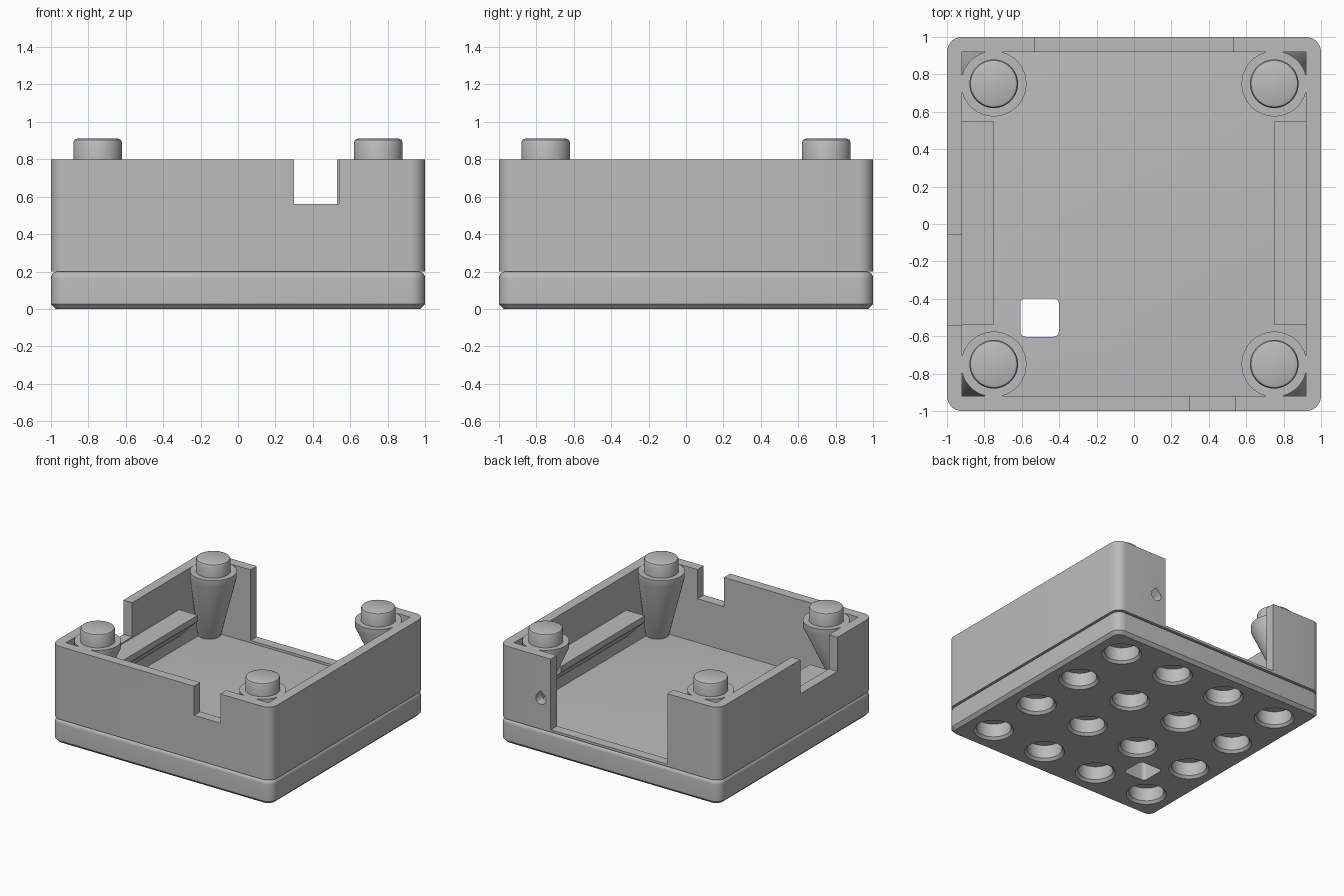
import bpy, bmesh
from math import pi, cos, sin, radians

if "Cube" in bpy.data.objects:
    bpy.data.objects.remove(bpy.data.objects["Cube"], do_unlink=True)

COLOUR = (0.5, 0.5, 0.5, 1)
grey = bpy.data.materials.new("matte grey")
grey.use_nodes = True
grey.diffuse_color = COLOUR
grey.node_tree.nodes["Principled BSDF"].inputs["Base Color"].default_value = COLOUR


def circle(x, y, z, r, n=48):
    return [(x + r * cos(2 * pi * i / n), y + r * sin(2 * pi * i / n), z) for i in range(n)]


def rounded_square(x, y, z, half, r, steps=8):
    """Ring of a square with rounded corners."""
    pts = []
    for q, (sx, sy) in enumerate([(1, 1), (-1, 1), (-1, -1), (1, -1)]):
        for i in range(steps + 1):
            a = (q + i / steps) * pi / 2
            pts.append((x + sx * (half - r) + r * cos(a), y + sy * (half - r) + r * sin(a), z))
    return pts


def loft(name, rings):
    """Closed solid through rings of equal point count."""
    bm = bmesh.new()
    loops = [[bm.verts.new(p) for p in ring] for ring in rings]
    n = len(loops[0])
    bm.faces.new(loops[0])
    bm.faces.new(loops[-1])
    for a, b in zip(loops, loops[1:]):
        for i in range(n):
            j = (i + 1) % n
            bm.faces.new((a[i], a[j], b[j], b[i]))
    bmesh.ops.recalc_face_normals(bm, faces=bm.faces)
    mesh = bpy.data.meshes.new(name)
    bm.to_mesh(mesh)
    bm.free()
    mesh.materials.append(grey)
    obj = bpy.data.objects.new(name, mesh)
    bpy.context.collection.objects.link(obj)
    return obj


def box(name, x0, x1, y0, y1, z0, z1):
    return loft(name, [[(x0, y0, z), (x1, y0, z), (x1, y1, z), (x0, y1, z)] for z in (z0, z1)])


def activate(obj):
    bpy.ops.object.select_all(action="DESELECT")
    obj.select_set(True)
    bpy.context.view_layer.objects.active = obj


def cut(obj, cutter):
    activate(obj)
    mod = obj.modifiers.new("cut", "BOOLEAN")
    mod.operation = "DIFFERENCE"
    mod.solver = "EXACT"
    mod.object = cutter
    bpy.ops.object.modifier_apply(modifier=mod.name)
    bpy.data.objects.remove(cutter, do_unlink=True)


def finish(obj):
    activate(obj)
    bpy.ops.object.shade_smooth_by_angle(angle=radians(30))


# Base plate: chamfered foot, rounded top edge
profile = [(0.025, 0), (0, 0.025)]
profile += [(0.035 * (1 - cos(a)), 0.165 + 0.035 * sin(a)) for a in [i * pi / 12 for i in range(7)]]
base = loft("base_plate", [rounded_square(0, 0, z, 1 - inset, 0.08 - inset) for inset, z in profile])

# Sockets underneath, with chamfered rims
for x in (-0.75, -0.25, 0.25, 0.75):
    for y in (-0.75, -0.25, 0.25, 0.75):
        cut(base, loft("socket_cutter", [circle(x, y, -0.02, 0.17), circle(x, y, 0.02, 0.132),
                                         circle(x, y, 0.13, 0.132)]))

# Square hole through the floor
cut(base, loft("floor_hole_cutter", [rounded_square(-0.505, -0.5, z, 0.103, 0.03) for z in (-0.1, 0.3)]))
finish(base)

# Walls
walls = loft("walls", [rounded_square(0, 0, z, 1, 0.08) for z in (0.2, 0.8)])
cut(walls, box("inside_cutter", -0.92, 0.92, -0.92, 0.92, 0.1, 0.9))
cut(walls, box("back_opening_cutter", -0.53, 0.53, 0.85, 1.1, 0.22, 0.9))
cut(walls, box("front_notch_cutter", 0.3, 0.54, -1.1, -0.85, 0.56, 0.9))
cut(walls, box("right_notch_cutter", -1.1, -0.85, -0.54, -0.06, 0.52, 0.9))

# Teardrop cable hole in the back wall
drop = [(0.046 * cos(a), 0.046 * sin(a)) for a in [radians(135 + i * 15) for i in range(19)]]
drop.append((0, 0.066))
cut(walls, loft("cable_hole_cutter", [[(0.62 + u, y, 0.45 + v) for u, v in drop] for y in (0.85, 1.1)]))
finish(walls)

# Corner posts leaning into the corners, each with a stud
for sx, side in ((1, "left"), (-1, "right")):
    for sy, end in ((1, "back"), (-1, "front")):
        x, y = 0.75 * sx, 0.75 * sy
        finish(loft(f"{end}_{side}_post", [circle(0.87 * sx, 0.87 * sy, 0.19, 0.085),
                                           circle(x, y, 0.75, 0.175), circle(x, y, 0.799, 0.175)]))
        stud = [(0.13, 0.78), (0.13, 0.89), (0.124, 0.904), (0.11, 0.91)]
        finish(loft(f"{end}_{side}_stud", [circle(x, y, z, r) for r, z in stud]))

    # Side ledge with a sloped underside
    section = [(0.93, 0.51), (0.75, 0.51), (0.75, 0.46), (0.93, 0.28)]
    finish(loft(f"{side}_ledge", [[(sx * u, y, z) for u, z in section] for y in (-0.54, 0.55)]))
